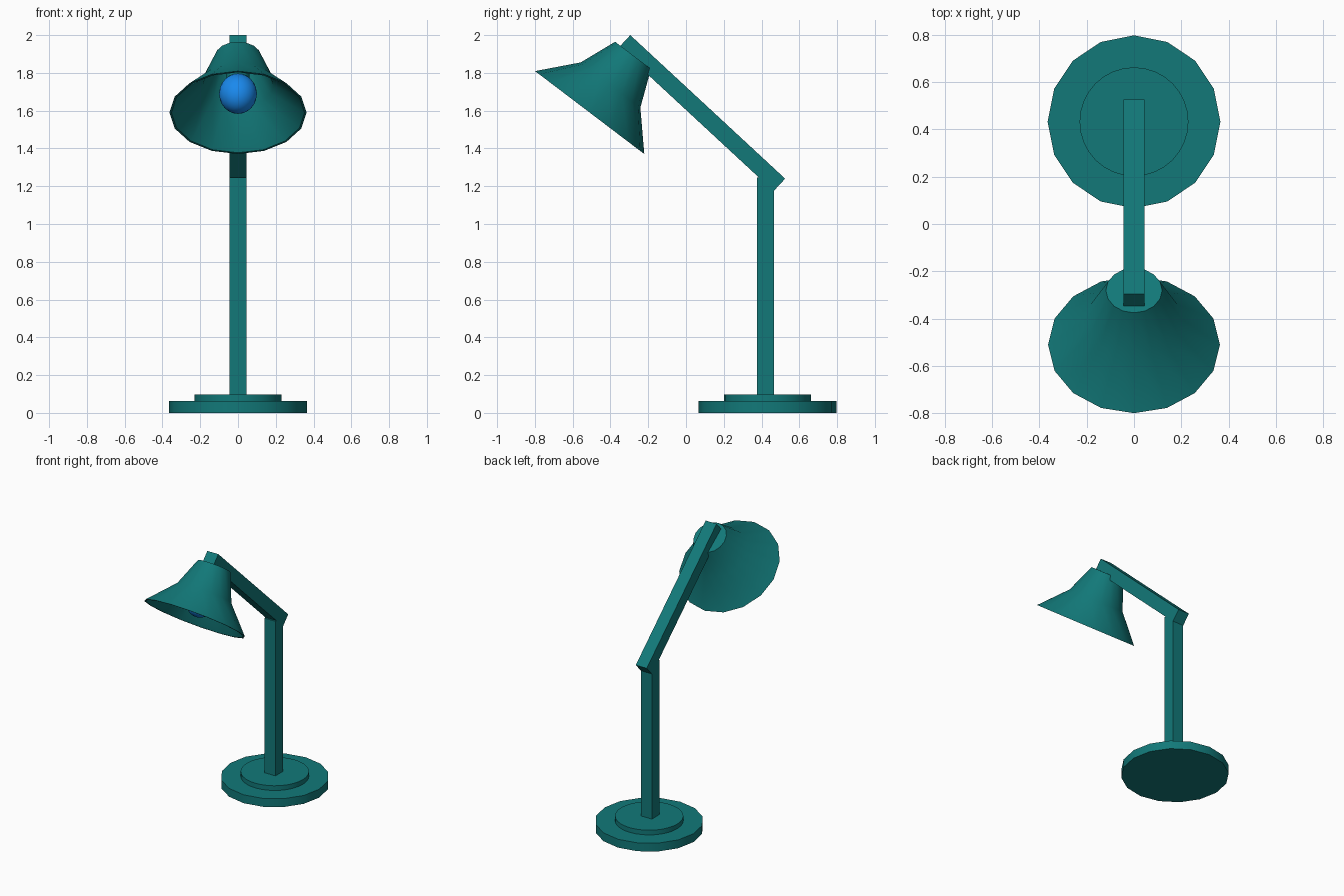
import bpy, bmesh, math
from mathutils import Matrix, Vector

if "Cube" in bpy.data.objects:
    bpy.data.objects.remove(bpy.data.objects["Cube"])


def material(name, rgb):
    m = bpy.data.materials.new(name)
    m.diffuse_color = (*rgb, 1)
    m.use_nodes = True
    m.node_tree.nodes["Principled BSDF"].inputs["Base Color"].default_value = m.diffuse_color
    return m


TEAL = material("teal_paint", (0.006, 0.19, 0.19))
BLUE = material("blue_glass", (0.01, 0.25, 0.85))


def finish(name, bm, mat, matrix, smooth=True):
    bmesh.ops.recalc_face_normals(bm, faces=bm.faces)
    me = bpy.data.meshes.new(name)
    bm.to_mesh(me)
    bm.free()
    ob = bpy.data.objects.new(name, me)
    ob.matrix_world = matrix
    me.materials.append(mat)
    bpy.context.collection.objects.link(ob)
    if smooth:
        bpy.ops.object.select_all(action='DESELECT')
        ob.select_set(True)
        bpy.context.view_layer.objects.active = ob
        bpy.ops.object.shade_smooth_by_angle(angle=math.radians(25))
    return ob


def lathe(name, profile, sides, mat, matrix):
    """Turn (radius, height) points about z, capping both ends."""
    bm = bmesh.new()
    rings = []
    for r, z in profile:
        rings.append([bm.verts.new((r * math.cos(math.tau * i / sides),
                                    r * math.sin(math.tau * i / sides), z))
                      for i in range(sides)])
    for a, b in zip(rings, rings[1:]):
        for i in range(sides):
            j = (i + 1) % sides
            bm.faces.new((a[i], a[j], b[j], b[i]))
    bm.faces.new(rings[0])
    bm.faces.new(rings[-1])
    return finish(name, bm, mat, matrix)


def box(name, size, mat, matrix):
    bm = bmesh.new()
    bmesh.ops.create_cube(bm, size=1)
    bmesh.ops.scale(bm, vec=size, verts=bm.verts)
    return finish(name, bm, mat, matrix, smooth=False)


# Base discs
at_base = Matrix.Translation((0, 0.432, 0))
lathe("base", [(0.365, 0), (0.365, 0.062)], 16, TEAL, at_base)
lathe("base_step", [(0.23, 0.062), (0.23, 0.097)], 32, TEAL, at_base)

# Upright post
box("post", (0.09, 0.09, 1.15), TEAL, Matrix.Translation((0, 0.42, 0.67)))

# Slanted arm, placed from the ends of its upper edge
hi, lo = Vector((0, -0.295, 2.0)), Vector((0, 0.525, 1.24))
along = lo - hi
down = Vector((0, along.z, -along.y)).normalized() * 0.09
slope = math.atan2(along.z, along.y)
box("arm", (0.09, along.length, 0.09), TEAL,
    Matrix.Translation((hi + lo + down) / 2) @ Matrix.Rotation(slope, 4, 'X'))

# Tilted head: open shade with a thin wall, socket and bulb
head = Matrix.Translation((0, -0.51, 1.59)) @ Matrix.Rotation(math.radians(-37.2), 4, 'X')
lathe("shade", [(0.119, 0.38), (0.198, 0.183), (0.363, 0),
                (0.352, 0), (0.187, 0.180), (0.110, 0.368)], 16, TEAL, head)
lathe("socket", [(0.06, 0.368), (0.06, 0.19)], 16, TEAL, head)

bm = bmesh.new()
bmesh.ops.create_uvsphere(bm, u_segments=24, v_segments=14, radius=0.1)
bmesh.ops.scale(bm, vec=(1, 1, 1.1), verts=bm.verts)
finish("bulb", bm, BLUE, head @ Matrix.Translation((0, 0, 0.125)))
